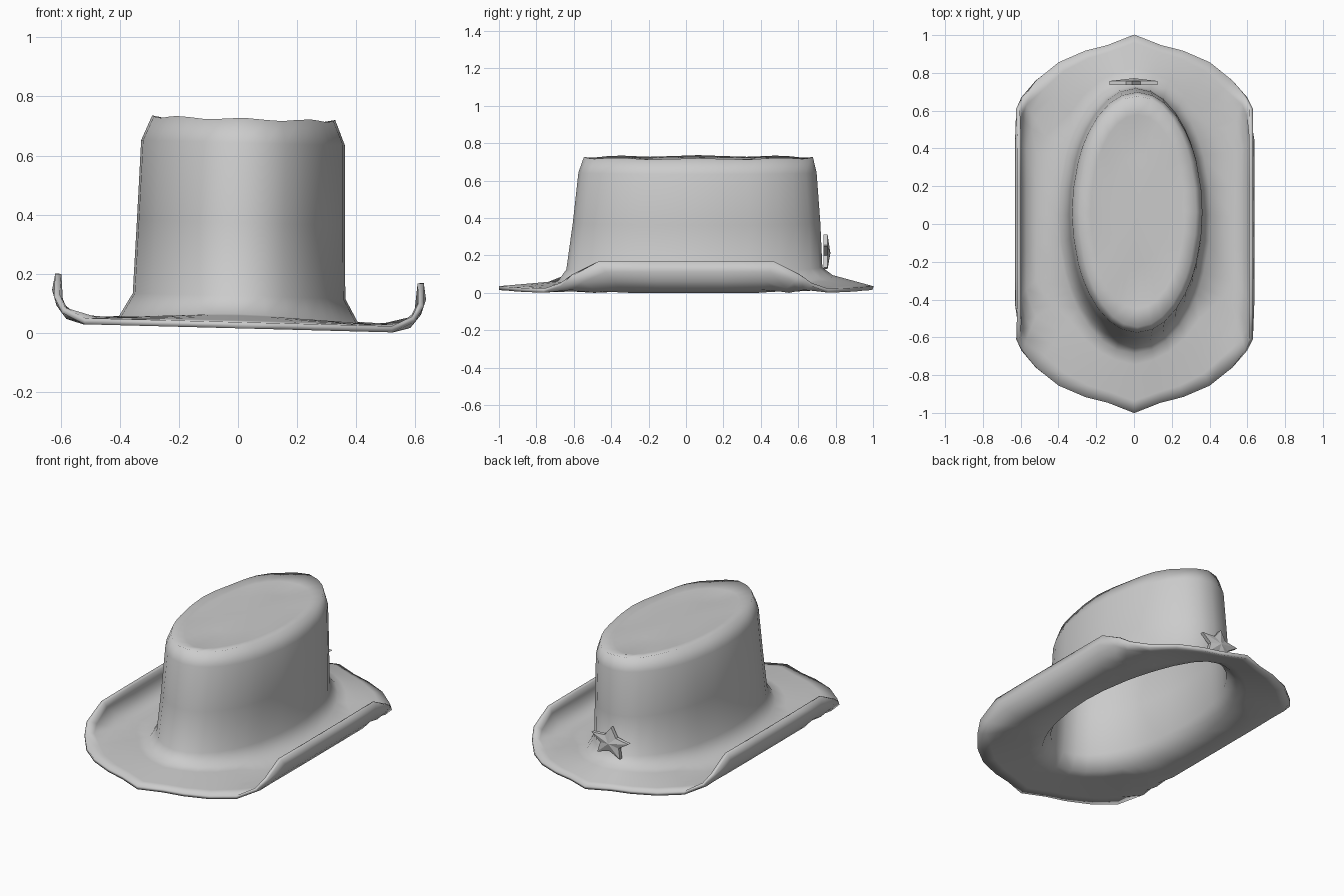
import bpy, bmesh
from math import sin, cos, atan2, pi, radians
from mathutils import Matrix, Vector

if "Cube" in bpy.data.objects:
    bpy.data.objects.remove(bpy.data.objects["Cube"])

TILT = Matrix.Rotation(radians(1.5), 4, 'Y')   # the hat leans slightly to one side

# Brim outline, back tip to middle of the side, with how far the edge follows the curl
QUARTER = [(0, 1, 0), (.14, .945, 0), (.26, .915, 0), (.40, .855, 0), (.52, .76, 0),
           (.60, .67, .5), (.63, .61, .72), (.63, .47, 1), (.63, .2, 1), (.63, 0, 1)]
half = QUARTER + [(x, -y, c) for x, y, c in QUARTER[-2::-1]]
outline = half + [(-x, y, c) for x, y, c in half[-2:0:-1]]
angles = [atan2(x / .63, y) for x, y, c in outline]

# Curl cross-section outside the crown foot: (half width, height)
CURL = [(.52, .033), (.577, .049), (.608, .09), (.623, .138), (.614, .192)]


def oval(half_width, front, back, height):
    """Crown ring spanning y = front..back; height is a function of the angle."""
    mid, length = (front + back) / 2, (back - front) / 2
    return [Vector((half_width * sin(a), mid + length * cos(a), height(a))) for a in angles]


def curl_point(foot, s):
    """Point (x, z) a fraction s along the curl profile starting at the foot."""
    pts = [(abs(foot.x), foot.z)] + CURL
    i = min(int(s * 5), 4)
    t = s * 5 - i
    return [p + (q - p) * t for p, q in zip(pts[i], pts[i + 1])]


def back_rise(a):
    return max(0, cos(a)) ** 4


def front_rise(a):
    return max(0, -cos(a)) ** 4


# Crown rings from the dented top surface down to the foot
rings = [
    oval(.14, -.22, .36, lambda a: .713),
    oval(.25, -.45, .58, lambda a: .714 - .015 * cos(a) ** 8),
    oval(.305, -.54, .672, lambda a: .724 + .004 * cos(8 * a)),
    oval(.335, -.565, .688, lambda a: .65),
    oval(.342, -.595, .708, lambda a: .38),
    oval(.35, -.63, .72, lambda a: .13 + .01 * back_rise(a)),
    oval(.40, -.68, .78, lambda a: .044 + .05 * back_rise(a) + .018 * front_rise(a)),
]
foot = rings[-1]

# Brim rings: flat at the ends, rolled upward along the sides
for k in range(1, 6):
    ring = []
    for p, (x, y, curl) in zip(foot, outline):
        q = p.lerp(Vector((x, y, .034)), k / 5)
        if curl:
            width, q.z = curl_point(p, curl * k / 5)
            q.x = width if x > 0 else -width
        ring.append(q)
    rings.append(ring)

# Hat shell: loft all rings, then thicken
bm = bmesh.new()
loops = [[bm.verts.new(TILT @ p) for p in ring] for ring in rings]
n = len(outline)
for upper, lower in zip(loops, loops[1:]):
    for i in range(n):
        j = (i + 1) % n
        bm.faces.new((upper[i], upper[j], lower[j], lower[i]))
center = bm.verts.new(TILT @ Vector((0, .065, .713)))
for i in range(n):
    bm.faces.new((center, loops[0][(i + 1) % n], loops[0][i]))
bmesh.ops.recalc_face_normals(bm, faces=bm.faces)
mesh = bpy.data.meshes.new("hat_shell")
bm.to_mesh(mesh)
bm.free()
hat = bpy.data.objects.new("hat_shell", mesh)
bpy.context.collection.objects.link(hat)
for poly in mesh.polygons:
    poly.use_smooth = True
solid = hat.modifiers.new("thickness", 'SOLIDIFY')
solid.thickness = .021
solid.offset = 0

# Star badge on the back of the crown: thick five-point star with a raised middle
bm = bmesh.new()
back_ring, front_ring = [], []
for i in range(10):
    a = pi / 2 + i * pi / 5 + radians(4)
    r = 1 if i % 2 == 0 else .5
    x, z = .134 * r * cos(a), .212 + .1 * r * sin(a)
    back_ring.append(bm.verts.new((x, .735, z)))
    front_ring.append(bm.verts.new((x, .757, z)))
peak = bm.verts.new((0, .772, .212))
bm.faces.new(back_ring)
for i in range(10):
    j = (i + 1) % 10
    bm.faces.new((back_ring[i], back_ring[j], front_ring[j], front_ring[i]))
    bm.faces.new((front_ring[i], front_ring[j], peak))
bmesh.ops.recalc_face_normals(bm, faces=bm.faces)
mesh = bpy.data.meshes.new("star_badge")
bm.to_mesh(mesh)
bm.free()
star = bpy.data.objects.new("star_badge", mesh)
bpy.context.collection.objects.link(star)

# Rest the hat on z = 0
bpy.context.view_layer.update()
evaluated = hat.evaluated_get(bpy.context.evaluated_depsgraph_get())
hat.location.z = -min(v.co.z for v in evaluated.data.vertices)
